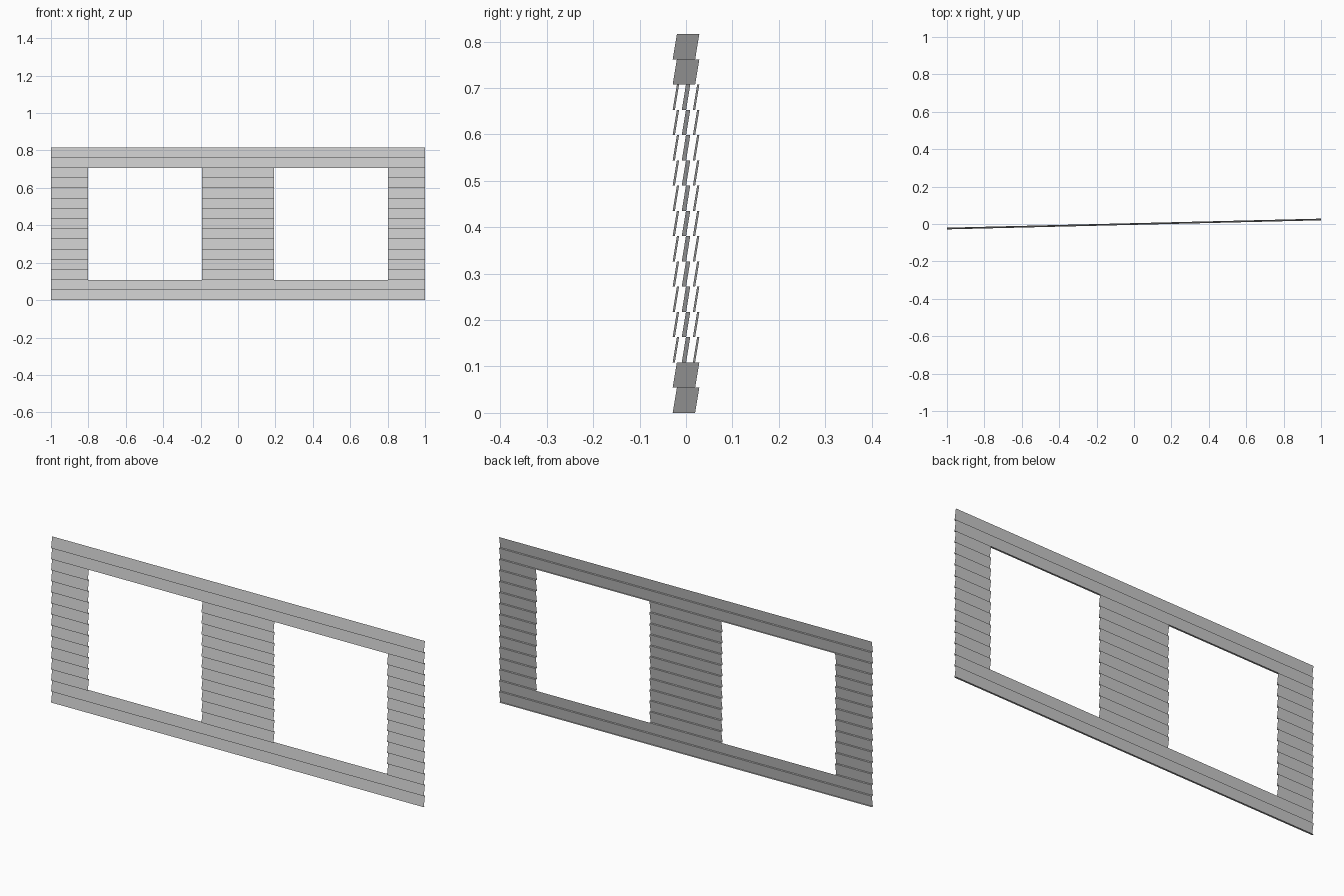
import bpy, bmesh

if "Cube" in bpy.data.objects:
    bpy.data.objects.remove(bpy.data.objects["Cube"])

ROW = 0.0544      # height of one clapboard
LEAN = 0.0045     # half the depth of each board's overlap
SKEW = 0.0242     # slight turn of the wall in plan


def siding(name, x0, x1, first, last):
    """Sheet of lapped boards: a small ledge under each sloping face."""
    profile = []
    for i in range(first, last):
        profile += [(LEAN, i * ROW), (-LEAN, i * ROW)]
    profile.append((LEAN, last * ROW))
    bm = bmesh.new()
    pairs = [[bm.verts.new((x, y + SKEW * x, z)) for x in (x0, x1)]
             for y, z in profile]
    for a, b in zip(pairs, pairs[1:]):
        bm.faces.new((a[0], a[1], b[1], b[0]))
    mesh = bpy.data.meshes.new(name)
    bm.to_mesh(mesh)
    bm.free()
    obj = bpy.data.objects.new(name, mesh)
    bpy.context.collection.objects.link(obj)


# Full-width boards below and above the window openings
siding("lower_siding", -1, 1, 0, 2)
siding("upper_siding", -1, 1, 13, 15)

# Siding beside and between the two openings
siding("left_siding", -1, -0.803, 2, 13)
siding("middle_siding", -0.193, 0.193, 2, 13)
siding("right_siding", 0.803, 1, 2, 13)
